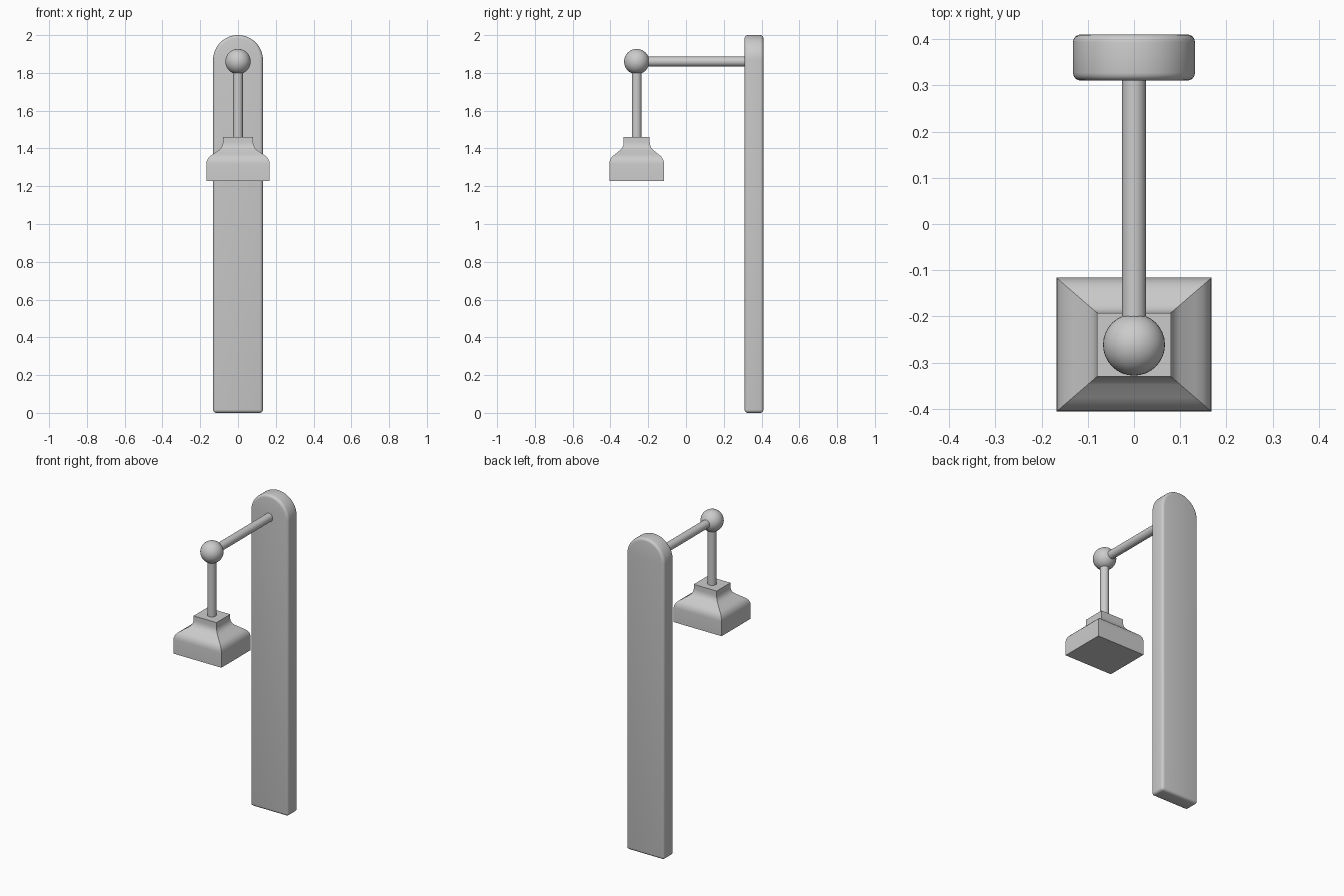
import bpy, bmesh, math
from mathutils import Matrix, Vector

cube = bpy.data.objects.get("Cube")
if cube:
    bpy.data.objects.remove(cube, do_unlink=True)

grey = bpy.data.materials.new("plain grey")
grey.use_nodes = True
grey.diffuse_color = (0.6, 0.6, 0.6, 1)
grey.node_tree.nodes["Principled BSDF"].inputs["Base Color"].default_value = (0.6, 0.6, 0.6, 1)

LAMP_Y, ARM_Z = -0.261, 1.86


def finish(name, bm, angle=30):
    bmesh.ops.recalc_face_normals(bm, faces=bm.faces[:])
    mesh = bpy.data.meshes.new(name)
    bm.to_mesh(mesh)
    bm.free()
    mesh.materials.append(grey)
    obj = bpy.data.objects.new(name, mesh)
    bpy.context.collection.objects.link(obj)
    bpy.ops.object.select_all(action="DESELECT")
    obj.select_set(True)
    bpy.context.view_layer.objects.active = obj
    bpy.ops.object.shade_smooth_by_angle(angle=math.radians(angle))
    return obj


def rod(name, start, end, radius=0.026):
    a, b = Vector(start), Vector(end)
    turn = (b - a).to_track_quat("Z", "Y").to_matrix().to_4x4()
    bm = bmesh.new()
    bmesh.ops.create_cone(bm, cap_ends=True, segments=32, radius1=radius, radius2=radius,
                          depth=(b - a).length, matrix=Matrix.Translation((a + b) / 2) @ turn)
    return finish(name, bm)


# Wall plate: arched outline, extruded backwards, all rims rounded
half, front, back = 0.132, 0.31, 0.41
arch = [math.pi * i / 32 for i in range(33)]
outline = [(-half, 0), (half, 0)]
outline += [(half * math.cos(t), 2 - half + half * math.sin(t)) for t in arch]
bm = bmesh.new()
face = bm.faces.new([bm.verts.new((x, front, z)) for x, z in outline])
ext = bmesh.ops.extrude_face_region(bm, geom=[face])
bmesh.ops.translate(bm, vec=(0, back - front, 0),
                    verts=[v for v in ext["geom"] if isinstance(v, bmesh.types.BMVert)])
bmesh.ops.recalc_face_normals(bm, faces=bm.faces[:])
rims = [e for e in bm.edges if e.calc_face_angle(0) > math.radians(40)]
bmesh.ops.bevel(bm, geom=rims, offset=0.017, segments=4, profile=0.5, affect="EDGES")
finish("wall_plate", bm)

# Horizontal arm, ball joint and hanging rod
rod("arm", (0, front + 0.02, ARM_Z), (0, LAMP_Y, ARM_Z))
rod("hanging_rod", (0, LAMP_Y, ARM_Z), (0, LAMP_Y, 1.45))
bm = bmesh.new()
bmesh.ops.create_uvsphere(bm, u_segments=32, v_segments=20, radius=0.067,
                          matrix=Matrix.Translation((0, LAMP_Y, ARM_Z)))
finish("ball_joint", bm)

# Lamp shade: rectangular rings following a flared profile of half width and height
profile = [(0.168, 1.227), (0.168, 1.318), (0.166, 1.332), (0.159, 1.347), (0.148, 1.359),
           (0.132, 1.37), (0.1, 1.392), (0.089, 1.403), (0.082, 1.418), (0.08, 1.432), (0.08, 1.46)]
bm = bmesh.new()
rings = [[bm.verts.new((w * sx, LAMP_Y + w * 0.863 * sy, z))
          for sx, sy in ((-1, -1), (1, -1), (1, 1), (-1, 1))] for w, z in profile]
for low, high in zip(rings, rings[1:]):
    for i in range(4):
        j = (i + 1) % 4
        bm.faces.new((low[i], low[j], high[j], high[i]))
bm.faces.new(rings[0])
bm.faces.new(rings[-1])
finish("lamp_shade", bm, 35)
